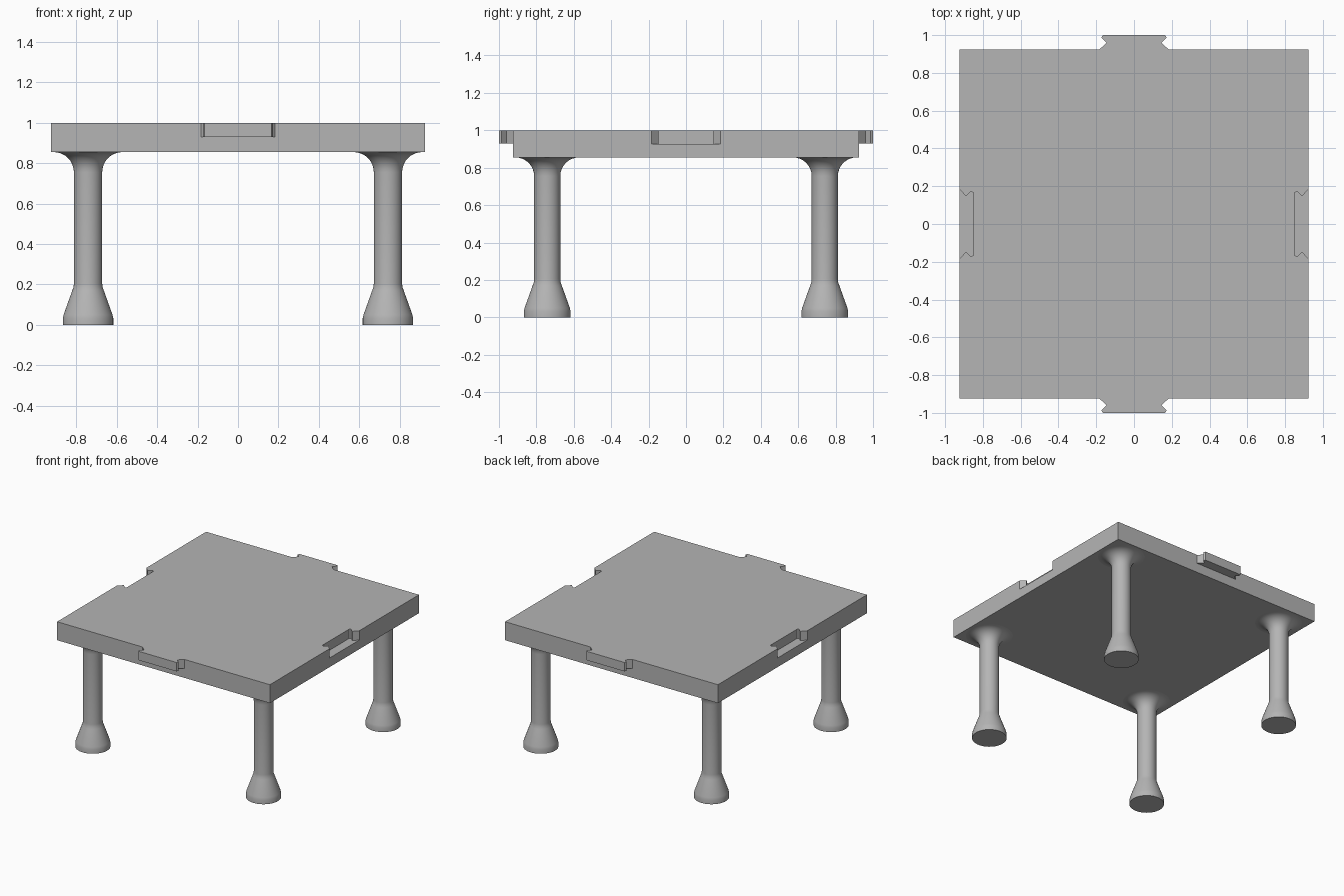
import bpy, bmesh, math
from mathutils import Matrix

if "Cube" in bpy.data.objects:
    bpy.data.objects.remove(bpy.data.objects["Cube"])

grey = bpy.data.materials.new("plain grey")
grey.diffuse_color = (0.46, 0.46, 0.46, 1)
grey.use_nodes = True
grey.node_tree.nodes["Principled BSDF"].inputs["Base Color"].default_value = grey.diffuse_color

HALF, TOP, UNDER, LEDGE = 0.925, 1.0, 0.855, 0.93
LEG_POS = 0.742


def add_object(name, bm):
    bmesh.ops.recalc_face_normals(bm, faces=bm.faces)
    mesh = bpy.data.meshes.new(name)
    bm.to_mesh(mesh)
    bm.free()
    mesh.materials.append(grey)
    obj = bpy.data.objects.new(name, mesh)
    bpy.context.collection.objects.link(obj)
    return obj


def prism(name, outline, z0, z1, angle=0):
    """Extrude a flat outline from z0 to z1, turned about the z axis."""
    bm = bmesh.new()
    face = bm.faces.new([bm.verts.new((x, y, z0)) for x, y in outline])
    ext = bmesh.ops.extrude_face_region(bm, geom=[face])
    verts = [v for v in ext["geom"] if isinstance(v, bmesh.types.BMVert)]
    bmesh.ops.translate(bm, verts=verts, vec=(0, 0, z1 - z0))
    bmesh.ops.transform(bm, matrix=Matrix.Rotation(angle, 4, 'Z'), verts=bm.verts)
    return add_object(name, bm)


def mirrored(half):
    """Close a right-hand half outline with its left-hand mirror."""
    return half + [(-x, y) for x, y in reversed(half)]


def boolean(target, tool, operation):
    mod = target.modifiers.new(tool.name, 'BOOLEAN')
    mod.object, mod.operation, mod.solver = tool, operation, 'EXACT'
    bpy.context.view_layer.objects.active = target
    bpy.ops.object.modifier_apply(modifier=mod.name)
    bpy.data.objects.remove(tool)


# Square top slab
top = prism("table_top", mirrored([(HALF, -HALF), (HALF, HALF)]), UNDER, TOP)

# Waisted connector tabs on front and back, matching sockets on the sides
tab = mirrored([(0.145, 0.9), (0.182, 0.925), (0.145, 0.96), (0.172, 0.987), (0.165, 1.0)])
socket = mirrored([(0.165, 0.85), (0.173, 0.862), (0.148, 0.89), (0.185, 0.925), (0.185, 0.95)])
for i in range(2):
    boolean(top, prism("tab", tab, LEDGE, TOP, math.pi * i), 'UNION')
    boolean(top, prism("socket", socket, LEDGE - 0.003, TOP + 0.1,
                       math.pi * (i + 0.5)), 'DIFFERENCE')

# Leg profile: flat foot, taper, straight shaft, flared fillet under the slab
profile = [(0, 0), (0.125, 0), (0.125, 0.032), (0.121, 0.05), (0.078, 0.17),
           (0.072, 0.187), (0.07, 0.205)]
for k in range(9):
    a = math.pi / 2 * k / 8
    profile.append((0.17 - 0.1 * math.cos(a), UNDER - 0.1 + 0.1 * math.sin(a)))

# Four turned legs
for sx, sy, name in ((-1, -1, "front_left_leg"), (1, -1, "front_right_leg"),
                     (-1, 1, "back_left_leg"), (1, 1, "back_right_leg")):
    bm = bmesh.new()
    verts = [bm.verts.new((r, 0, z)) for r, z in profile]
    edges = [bm.edges.new(pair) for pair in zip(verts, verts[1:])]
    bmesh.ops.spin(bm, geom=verts + edges, cent=(0, 0, 0), axis=(0, 0, 1),
                   angle=math.tau, steps=48, use_duplicate=False)
    bmesh.ops.remove_doubles(bm, verts=bm.verts, dist=0.0005)
    leg = add_object(name, bm)
    leg.location = (sx * LEG_POS, sy * LEG_POS, 0)
    bpy.ops.object.select_all(action='DESELECT')
    leg.select_set(True)
    bpy.context.view_layer.objects.active = leg
    bpy.ops.object.shade_smooth_by_angle(angle=math.radians(30))
